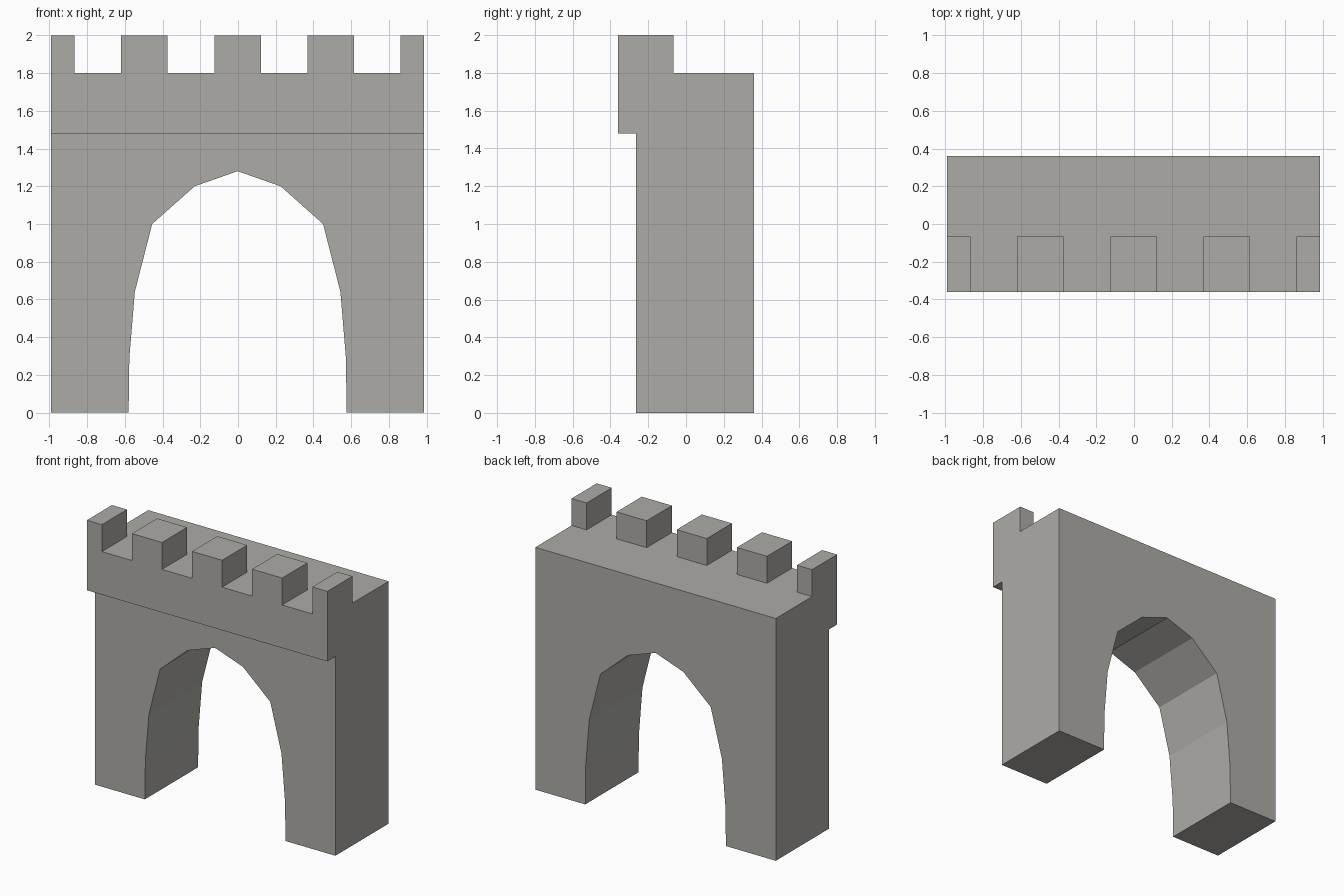
import bpy, bmesh
from mathutils import Vector

default = bpy.data.objects.get("Cube")
if default:
    bpy.data.objects.remove(default, do_unlink=True)

stone = bpy.data.materials.new("warm grey stone")
stone.use_nodes = True
colour = (0.42, 0.41, 0.385, 1)
stone.diffuse_color = colour
stone.node_tree.nodes["Principled BSDF"].inputs["Base Color"].default_value = colour

LEFT, RIGHT = -0.99, 0.986
MID = (LEFT + RIGHT) / 2
FRONT, BACK = -0.36, 0.36
ROOF, TOP = 1.8, 2.0


def extrude_profile(name, points, depth):
    """Solid made by sweeping a closed profile along the depth vector."""
    bm = bmesh.new()
    face = bm.faces.new([bm.verts.new(p) for p in points])
    swept = bmesh.ops.extrude_face_region(bm, geom=[face])
    verts = [g for g in swept["geom"] if isinstance(g, bmesh.types.BMVert)]
    bmesh.ops.translate(bm, verts=verts, vec=Vector(depth))
    bmesh.ops.recalc_face_normals(bm, faces=bm.faces)
    mesh = bpy.data.meshes.new(name)
    bm.to_mesh(mesh)
    bm.free()
    mesh.materials.append(stone)
    obj = bpy.data.objects.new(name, mesh)
    bpy.context.collection.objects.link(obj)
    return obj


# Wall with overhanging front ledge, swept sideways from its side profile
side = [(-0.265, 0), (BACK, 0), (BACK, ROOF), (FRONT, ROOF),
        (FRONT, 1.48), (-0.265, 1.48)]
wall = extrude_profile("gate_wall", [(LEFT, y, z) for y, z in side],
                       (RIGHT - LEFT, 0, 0))

# Faceted arch opening, mirrored about the middle
half = [(0.578, -0.1), (0.578, 0.0), (0.574, 0.29), (0.545, 0.64),
        (0.453, 1.0), (0.228, 1.2)]
arch = half + [(0, 1.28)] + [(-x, z) for x, z in reversed(half)]
cutter = extrude_profile("arch_cutter", [(MID + x, -0.6, z) for x, z in arch],
                         (0, 1.2, 0))
cutter.hide_render = True
cut = wall.modifiers.new("arch_opening", "BOOLEAN")
cut.operation = "DIFFERENCE"
cut.solver = "EXACT"
cut.object = cutter
bpy.context.view_layer.objects.active = wall
bpy.ops.object.modifier_apply(modifier=cut.name)
bpy.data.objects.remove(cutter, do_unlink=True)

# Battlements: evenly spaced blocks, the outer two cut off at the wall ends
pitch = (RIGHT - LEFT) / 4
for i in range(5):
    centre = LEFT + i * pitch
    x0 = max(LEFT, centre - pitch / 4)
    x1 = min(RIGHT, centre + pitch / 4)
    base = [(x0, FRONT, ROOF), (x1, FRONT, ROOF),
            (x1, -0.065, ROOF), (x0, -0.065, ROOF)]
    extrude_profile(f"battlement_{i + 1}", base, (0, 0, TOP - ROOF))
